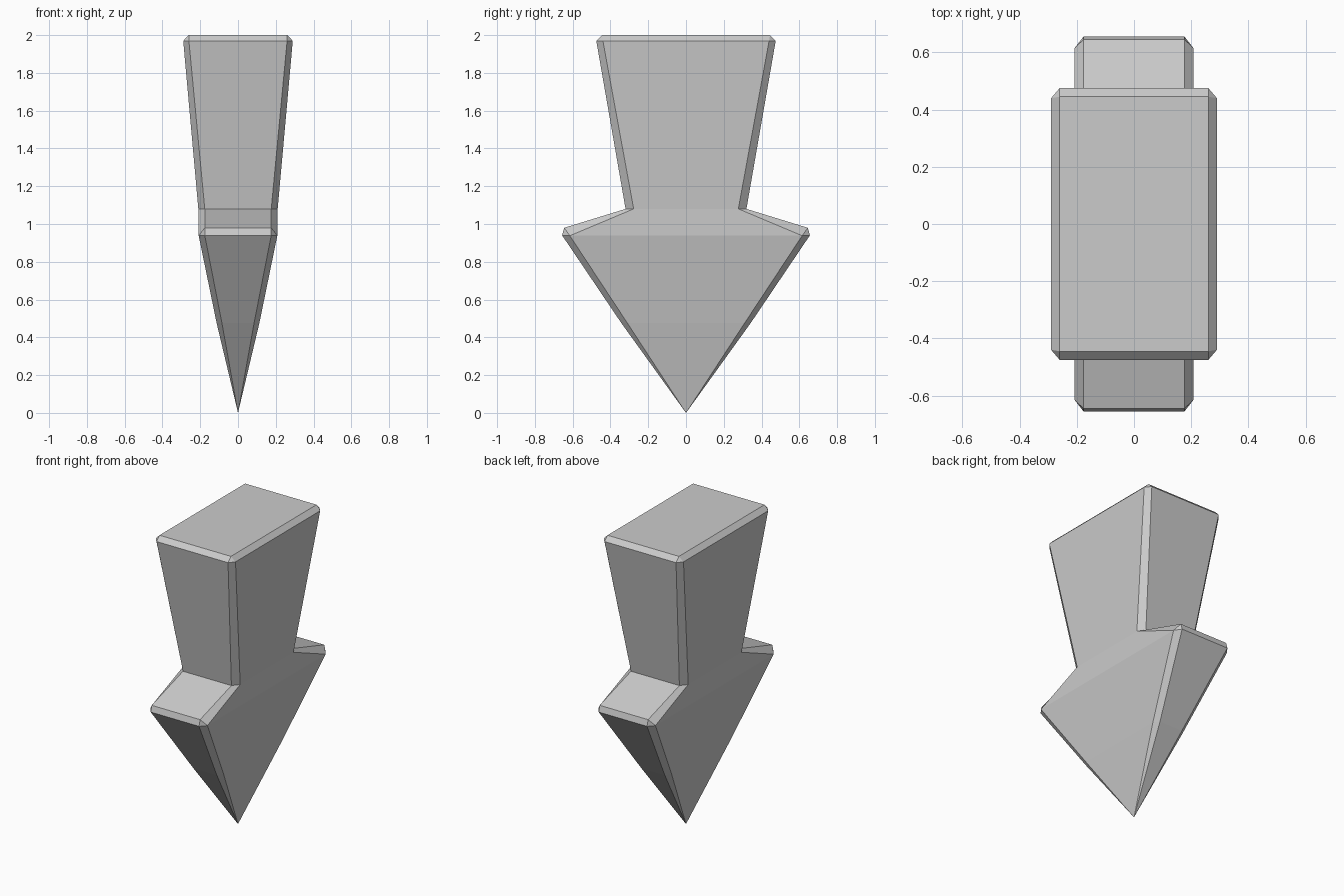
import bpy, bmesh

if "Cube" in bpy.data.objects:
    bpy.data.objects.remove(bpy.data.objects["Cube"])

# Each ring: quarter corner as (x, y, z) of the end-face edge and (x, y, z) of the side-face edge
RINGS = [
    ((.26, .445, 2.0), (.26, .445, 2.0)),     # flat top
    ((.26, .475, 1.97), (.29, .44, 1.97)),    # top bevel
    ((.176, .32, 1.08), (.21, .277, 1.08)),   # shaft foot
    ((.176, .645, .98), (.208, .615, .938)),  # barb upper edge
    ((.176, .656, .94), (.208, .615, .938)),  # barb lower edge
    ((.085, .342, .475), (.113, .31, .475)),  # middle of the point
]

bm = bmesh.new()


def ring(a, b):
    # Mirror the quarter corner round all four sides
    pts = []
    for sx, sy, order in ((1, 1, (b, a)), (-1, 1, (a, b)), (-1, -1, (b, a)), (1, -1, (a, b))):
        pts += [bm.verts.new((sx * p[0], sy * p[1], p[2])) for p in order]
    return pts


loops = [ring(a, b) for a, b in RINGS]
for up, low in zip(loops, loops[1:]):
    for i in range(8):
        j = (i + 1) % 8
        bm.faces.new((up[i], low[i], low[j], up[j]))

# Top cap and pointed tip
bm.faces.new(loops[0])
tip = bm.verts.new((0, 0, 0))
for i in range(8):
    bm.faces.new((loops[-1][i], tip, loops[-1][(i + 1) % 8]))

# Collapse the doubled corner points into triangles
bmesh.ops.remove_doubles(bm, verts=bm.verts, dist=.0005)
bmesh.ops.recalc_face_normals(bm, faces=bm.faces)

mesh = bpy.data.meshes.new("arrow_marker")
bm.to_mesh(mesh)
bm.free()
bpy.context.collection.objects.link(bpy.data.objects.new("arrow_marker", mesh))
